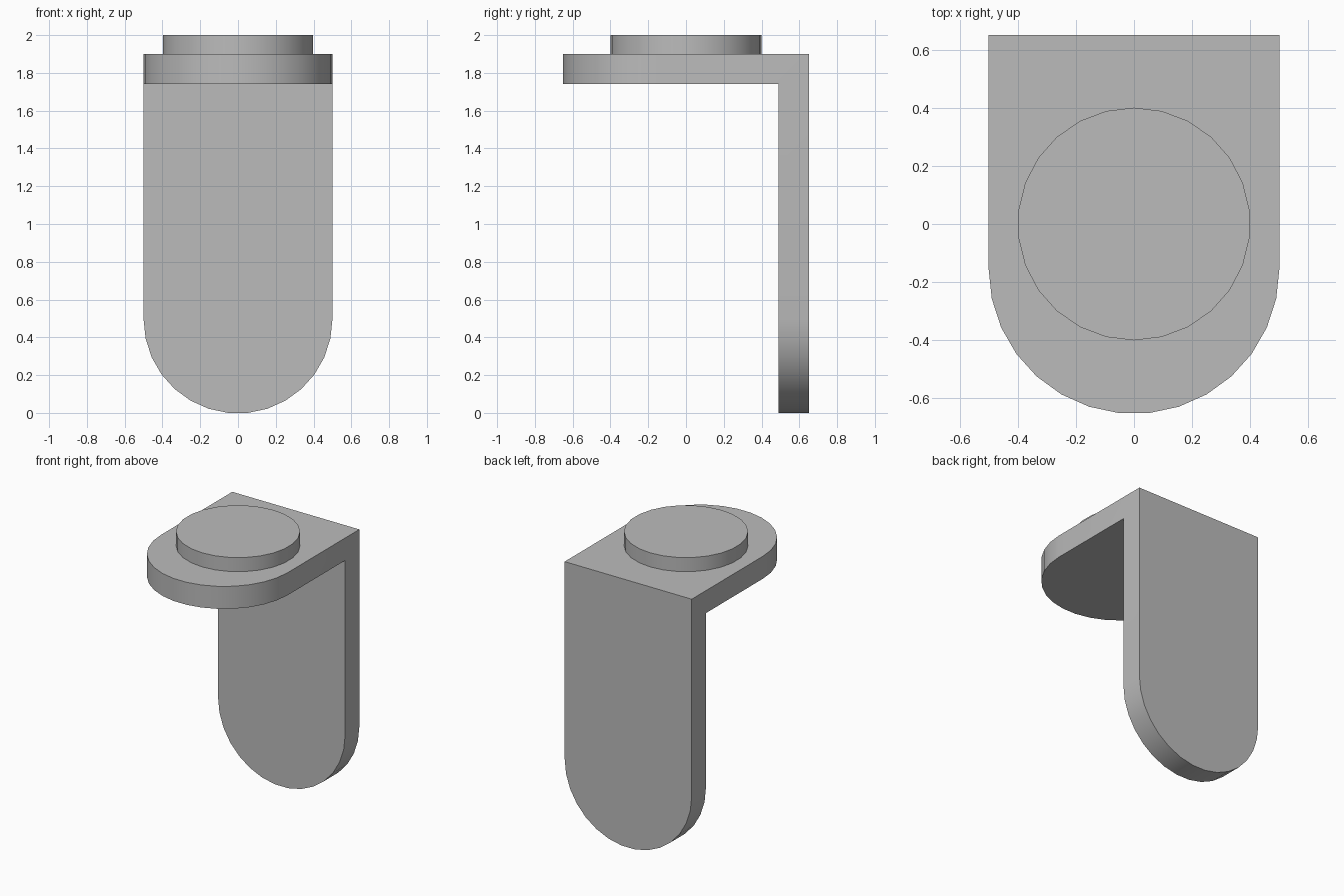
import bpy, bmesh
from math import cos, sin, pi

cube = bpy.data.objects.get("Cube")
if cube:
    bpy.data.objects.remove(cube, do_unlink=True)

WIDTH, THICK = 1.0, 0.16          # bracket plate
BACK, DECK = 0.65, 1.9            # outer corner of the bracket (y, z)
ARC_STEPS = 15                    # segments in each rounded end
DISC_RADIUS, DISC_SIDES, TOP = 0.4, 26, 2.0

grey = bpy.data.materials.new("plain_grey")
grey.use_nodes = True
grey.diffuse_color = (0.5, 0.5, 0.5, 1)
grey.node_tree.nodes["Principled BSDF"].inputs["Base Color"].default_value = (0.5, 0.5, 0.5, 1)


def finish(name, bm):
    """Turn the bmesh into a smooth-by-angle object."""
    bmesh.ops.recalc_face_normals(bm, faces=bm.faces[:])
    mesh = bpy.data.meshes.new(name)
    bm.to_mesh(mesh)
    bm.free()
    mesh.materials.append(grey)
    obj = bpy.data.objects.new(name, mesh)
    bpy.context.collection.objects.link(obj)
    bpy.ops.object.select_all(action='DESELECT')
    obj.select_set(True)
    bpy.context.view_layer.objects.active = obj
    bpy.ops.object.shade_smooth_by_angle(angle=pi / 6)
    return obj


def add_tab(bm, length, place):
    """Round-ended plate, mitred and left open at the corner end."""
    r = WIDTH / 2
    centre = length - r * cos(pi / ARC_STEPS / 2)
    loops = []
    for depth in (0, THICK):
        outline = [(r, depth)]
        for i in range(ARC_STEPS + 1):
            a = pi * i / ARC_STEPS
            outline.append((r * cos(a), centre + r * sin(a)))
        outline.append((-r, depth))
        loops.append([bm.verts.new(place(x, t, depth)) for x, t in outline])
    outer, inner = loops
    bm.faces.new(outer)
    bm.faces.new(inner[::-1])
    for i in range(len(outer) - 1):
        bm.faces.new((outer[i], inner[i], inner[i + 1], outer[i + 1]))


# Bracket: a level tab and an upright tab welded at the mitre
bm = bmesh.new()
add_tab(bm, 2 * BACK, lambda x, t, d: (x, BACK - t, DECK - d))
add_tab(bm, DECK, lambda x, t, d: (x, BACK - d, DECK - t))
bmesh.ops.remove_doubles(bm, verts=bm.verts[:], dist=0.0001)
bmesh.ops.recalc_face_normals(bm, faces=bm.faces[:])
bmesh.ops.dissolve_limit(bm, angle_limit=pi / 180, verts=bm.verts[:], edges=bm.edges[:])
finish("bracket", bm)

# Raised round pad on the deck, sunk slightly into it
bm = bmesh.new()
height = TOP - DECK + 0.02
bmesh.ops.create_cone(bm, cap_ends=True, segments=DISC_SIDES, radius1=DISC_RADIUS,
                      radius2=DISC_RADIUS, depth=height)
bmesh.ops.translate(bm, verts=bm.verts[:], vec=(0, 0, TOP - height / 2))
finish("round_pad", bm)
